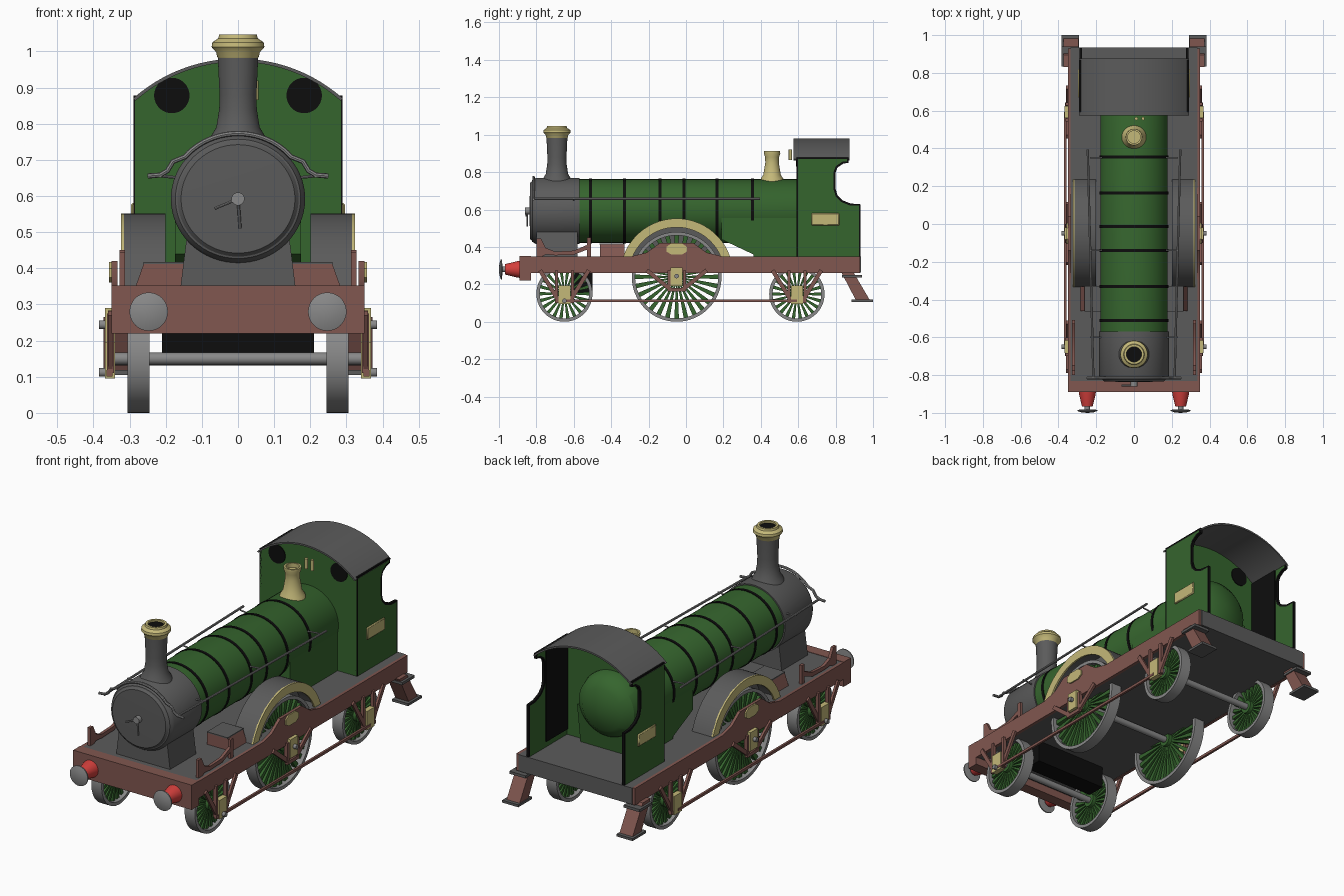
import bpy, bmesh, math
from mathutils import Vector

if "Cube" in bpy.data.objects:
    bpy.data.objects.remove(bpy.data.objects["Cube"])

def mat(name, c):
    m = bpy.data.materials.new(name)
    m.diffuse_color = (*c, 1)
    m.use_nodes = True
    m.node_tree.nodes["Principled BSDF"].inputs["Base Color"].default_value = m.diffuse_color
    return m

GREEN = mat("green", (0.036, 0.13, 0.027))
BROWN = mat("brown", (0.22, 0.095, 0.08))
GREY = mat("dark_grey", (0.105, 0.105, 0.105))
STEEL = mat("steel", (0.25, 0.25, 0.25))
BRASS = mat("brass", (0.55, 0.48, 0.19))
RED = mat("red", (0.65, 0.05, 0.045))
BLACK = mat("black", (0.004, 0.004, 0.004))

def finish(name, bm, m):
    bmesh.ops.remove_doubles(bm, verts=bm.verts, dist=1e-5)
    bmesh.ops.recalc_face_normals(bm, faces=bm.faces)
    me = bpy.data.meshes.new(name)
    bm.to_mesh(me)
    bm.free()
    ob = bpy.data.objects.new(name, me)
    bpy.context.collection.objects.link(ob)
    for k in (m if isinstance(m, tuple) else (m,)):
        me.materials.append(k)
    return ob

def at(axis, u, v, t):
    return {'x': (t, u, v), 'y': (u, t, v), 'z': (u, v, t)}[axis]

def add_prism(bm, pts, axis, a, b):
    lo = [bm.verts.new(at(axis, u, v, a)) for u, v in pts]
    hi = [bm.verts.new(at(axis, u, v, b)) for u, v in pts]
    bm.faces.new(lo)
    bm.faces.new(hi[::-1])
    n = len(pts)
    for i in range(n):
        bm.faces.new((lo[i], hi[i], hi[(i + 1) % n], lo[(i + 1) % n]))

def prism(name, pts, axis, a, b, m):
    bm = bmesh.new()
    add_prism(bm, pts, axis, a, b)
    return finish(name, bm, m)

def rect(u0, u1, v0, v1):
    return [(u0, v0), (u1, v0), (u1, v1), (u0, v1)]

def box(name, x0, x1, y0, y1, z0, z1, m):
    return prism(name, rect(y0, y1, z0, z1), 'x', x0, x1, m)

def bar_pts(p, q, w, w2=None):
    p, q = Vector(p), Vector(q)
    d = (q - p).normalized()
    n = Vector((-d.y, d.x)) / 2
    w2 = w2 or w
    return [tuple(v) for v in (p - n * w, q - n * w2, q + n * w2, p + n * w)]

def bar(name, p, q, w, x0, x1, m):
    return prism(name, bar_pts(p, q, w), 'x', x0, x1, m)

def lathe(name, prof, axis, cu, cv, m, seg=48, su=1.0):
    """Revolve (radius, position) pairs about an axis through (cu, cv)."""
    bm = bmesh.new()
    rings = []
    for r, t in prof:
        rings.append([bm.verts.new(at(axis, cu + su * r * math.cos(2 * math.pi * i / seg),
                      cv + r * math.sin(2 * math.pi * i / seg), t)) for i in range(seg)])
    for A, B in zip(rings, rings[1:]):
        for i in range(seg):
            j = (i + 1) % seg
            bm.faces.new((A[i], A[j], B[j], B[i]))
    return finish(name, bm, m)

def rod(name, axis, cu, cv, r, a, b, m, seg=32, su=1.0):
    return lathe(name, [(0, a), (r, a), (r, b), (0, b)], axis, cu, cv, m, seg, su)

def tube(name, pts, r, m):
    cu = bpy.data.curves.new(name, 'CURVE')
    cu.dimensions = '3D'
    cu.bevel_depth, cu.bevel_resolution, cu.use_fill_caps = r, 2, True
    sp = cu.splines.new('POLY')
    sp.points.add(len(pts) - 1)
    for p, c in zip(sp.points, pts):
        p.co = (*c, 1)
    tmp = bpy.data.objects.new(name + "_path", cu)
    bpy.context.collection.objects.link(tmp)
    bpy.context.view_layer.update()
    me = bpy.data.meshes.new_from_object(tmp.evaluated_get(bpy.context.evaluated_depsgraph_get()))
    bpy.data.objects.remove(tmp)
    me.materials.clear()
    me.materials.append(m)
    bpy.context.collection.objects.link(bpy.data.objects.new(name, me))

def arch(cy, cz, r, floor, n=24):
    a = math.asin((floor - cz) / r)
    return [(cy + r * math.cos(a + (math.pi - 2 * a) * i / n),
             cz + r * math.sin(a + (math.pi - 2 * a) * i / n)) for i in range(n + 1)]

# Boiler, bands and firebox
CZ, SX = 0.592, 1.05
lathe("boiler", [(0, -0.58), (0.17, -0.58), (0.17, 0.62), (0.155, 0.67), (0.11, 0.71), (0, 0.73)],
      'y', 0, CZ, GREEN, 64, SX)
for y in (-0.51, -0.33, -0.14, -0.012, 0.165, 0.355):
    lathe("boiler_band", [(0.168, y - .008), (0.173, y - .008), (0.173, y + .008), (0.168, y + .008)],
          'y', 0, CZ, BLACK, 64, SX)
prism("firebox", [(0.19, 0.44), (0.36, 0.36), (0.36, 0.34), (0.64, 0.34), (0.67, 0.56), (0.19, 0.59)],
      'x', -0.174, 0.174, GREEN)

# Smokebox with door, handle and saddle
lathe("smokebox", [(0, -0.83), (0.14, -0.83), (0.165, -0.822), (0.172, -0.81), (0.177, -0.8),
                   (0.177, -0.57), (0, -0.57)], 'y', 0, CZ, GREY, 64, SX)
lathe("smokebox_door", [(0, -0.837), (0.15, -0.834), (0.163, -0.82)], 'y', 0, CZ, GREY, 64, SX)
rod("door_knob", 'y', 0, CZ, 0.018, -0.86, -0.83, STEEL)
tube("door_handle_long", [(0, -0.85, CZ), (0.006, -0.85, 0.51)], 0.004, STEEL)
tube("door_handle_short", [(0, -0.855, CZ), (-0.065, -0.855, 0.565)], 0.004, STEEL)
prism("saddle", [(-0.16, 0.34), (0.16, 0.34), (0.14, 0.5), (-0.14, 0.5)], 'y', -0.8, -0.58, GREY)

# Chimney and safety valve cover
lathe("chimney", [(0.085, 0.74), (0.075, 0.765), (0.06, 0.79), (0.052, 0.84), (0.051, 0.88),
                  (0.056, 0.985), (0, 0.985)], 'z', 0, -0.69, GREY)
lathe("chimney_cap", [(0.05, 0.975), (0.058, 0.985), (0.06, 0.997), (0.073, 1.012), (0.071, 1.025),
                      (0.055, 1.036), (0.052, 1.046), (0.04, 1.046), (0.04, 1.02)],
      'z', 0, -0.69, BRASS)
rod("chimney_hole", 'z', 0, -0.69, 0.042, 1.0, 1.036, BLACK)
lathe("valve_cover", [(0.068, 0.74), (0.06, 0.765), (0.047, 0.785), (0.036, 0.85), (0.037, 0.88),
                      (0.044, 0.9), (0.043, 0.912), (0.033, 0.912), (0.033, 0.89), (0, 0.89)],
      'z', 0, 0.46, BRASS)
for x in (0.012, 0.048):
    rod("whistle", 'z', x, 0.558, 0.009, 0.865, 0.92, BRASS, 16)

# Deck, buffer beam and underside box
box("deck", -0.335, 0.335, -0.88, 0.935, 0.262, 0.35, GREY)
box("buffer_beam", -0.35, 0.35, -0.89, -0.83, 0.22, 0.352, BROWN)
box("under_box", -0.21, 0.21, -0.6, -0.5, 0.145, 0.27, BLACK)

# Cab roof and front wall
def roof_arc(r, w, n=24):
    a = math.asin(w / r)
    return [(r * math.sin(a - 2 * a * i / n), 0.543 + r * math.cos(a - 2 * a * i / n)) for i in range(n + 1)]
prism("cab_roof", roof_arc(0.437, 0.29) + roof_arc(0.428, 0.284)[::-1], 'y', 0.575, 0.875, GREY)
prism("cab_front", [(-0.285, 0.34), (0.285, 0.34)] + roof_arc(0.43, 0.285), 'y', 0.592, 0.61, GREEN)

def cab_side(s):
    pts = [(0.592, 0.34), (0.932, 0.34), (0.932, 0.628), (0.88, 0.632), (0.835, 0.65), (0.81, 0.675),
           (0.8, 0.71), (0.8, 0.8), (0.81, 0.825), (0.84, 0.845), (0.868, 0.85), (0.868, 0.878), (0.592, 0.878)]
    bm = bmesh.new()
    add_prism(bm, pts, 'x', s * 0.275, s * 0.289)
    bmesh.ops.recalc_face_normals(bm, faces=bm.faces)
    big = [f for f in bm.faces if abs(f.normal.x) > 0.9]
    for f in bm.faces:
        f.material_index = 1
    bmesh.ops.inset_individual(bm, faces=big, thickness=0.011)
    for f in big:
        f.material_index = 0
    finish("cab_side", bm, (GREEN, BLACK))

# Wheels: steel tyre, tapered green spokes, hub
def wheel(s, y, R, n):
    x0, x1 = s * 0.245, s * 0.306
    k = R - 0.018
    lathe("tyre", [(R, x0), (R, x1), (k, x1), (k, x0), (R, x0)], 'x', y, R, STEEL, 64)
    bm = bmesh.new()
    for i in range(n):
        a = 2 * math.pi * i / n
        d = Vector((math.cos(a), math.sin(a)))
        c = Vector((y, R))
        add_prism(bm, bar_pts(c + d * 0.02, c + d * (k + .003), 0.006, 0.5 * 2 * math.pi * k / n),
                  'x', s * 0.265, s * 0.287)
    finish("spokes", bm, GREEN)
    rod("hub", 'x', y, R, 0.035, x0, x1, GREEN)

AXLES = ((-0.65, 0.15, 22), (-0.05, 0.24, 28), (0.593, 0.148, 22))
for y, R, n in AXLES:
    rod("axle", 'x', y, R, 0.017, -0.35, 0.35, STEEL)

frame = [(-0.88, 0.26), (0.93, 0.26), (0.93, 0.35), (0.19, 0.35), (0.11, 0.37), (0.04, 0.42),
         (-0.14, 0.42), (-0.21, 0.37), (-0.29, 0.35), (-0.88, 0.35)]

for s in (-1, 1):
    cab_side(s)
    box("cab_inner_panel", s * 0.269, s * 0.276, 0.61, 0.79, 0.38, 0.87, BLACK)
    rod("cab_window", 'y', s * 0.183, 0.878, 0.049, 0.588, 0.614, BLACK, 48)
    ob = box("nameplate", s * 0.285, s * 0.296, 0.67, 0.82, 0.515, 0.58, BRASS)
    bv = ob.modifiers.new("rounded", 'BEVEL')
    bv.width = 0.004
    prism("side_frame", frame, 'x', s * 0.334, s * 0.35, BROWN)

    # Running gear
    for y, R, n in AXLES:
        wheel(s, y, R, n)
        rise = 0.11 if R < 0.2 else 0.17
        spread = 0.13 if R < 0.2 else 0.16
        for d in (-1, 1):
            bar("horn_stay", (y + d * spread, 0.275), (y + d * 0.03, rise), 0.022, s * 0.347, s * 0.36, BROWN)
            bar("horn_guide", (y + d * 0.042, 0.275), (y + d * 0.042, rise), 0.016, s * 0.343, s * 0.362, BROWN)
        bar("horn_tie", (y - 0.05, rise), (y + 0.05, rise), 0.018, s * 0.347, s * 0.364, BROWN)
        z0 = 0.095 if R < 0.2 else 0.19
        box("axlebox", s * 0.34, s * 0.368, y - 0.032, y + 0.032, z0, z0 + 0.1, BRASS)
    rod("axle_end", 'x', -0.05, 0.244, 0.012, s * 0.36, s * 0.385, STEEL)
    rod("tie_rod_pin", 'x', -0.65, 0.112, 0.012, s * 0.36, s * 0.385, STEEL)
    bar("tie_rod", (-0.65, 0.112), (0.593, 0.112), 0.014, s * 0.358, s * 0.37, BROWN)
    prism("frame_badge", [(-0.105, 0.375), (-0.08, 0.36), (-0.02, 0.36), (0.005, 0.375), (0.005, 0.4),
                          (-0.02, 0.418), (-0.08, 0.418), (-0.105, 0.4)], 'x', s * 0.345, s * 0.357, BRASS)

    # Splasher over the driving wheel
    out, cy, cz = arch(-0.05, 0.25, 0.302, 0.345), -0.05, 0.25
    prism("splasher_top", out + arch(cy, cz, 0.292, 0.345)[::-1], 'x', s * 0.2, s * 0.316, GREY)
    prism("splasher_wall", out, 'x', s * 0.2, s * 0.208, GREY)
    prism("splasher_beading", out + arch(cy, cz, 0.255, 0.345)[::-1], 'x', s * 0.314, s * 0.324, BRASS)

    # Toolbox in front of the splasher
    prism("toolbox", [(s * 0.14, 0.345), (s * 0.285, 0.345), (s * 0.26, 0.415), (s * 0.14, 0.415)],
          'y', -0.46, -0.33, BROWN)
    box("toolbox_lid", s * 0.14, s * 0.262, -0.462, -0.328, 0.412, 0.418, GREY)

    # Front guard brackets
    pts = [(-0.8, 0.345), (-0.8, 0.445), (-0.775, 0.445), (-0.75, 0.395), (-0.7, 0.375), (-0.6, 0.38),
           (-0.53, 0.41), (-0.53, 0.45), (-0.508, 0.45), (-0.508, 0.345), (-0.53, 0.345), (-0.53, 0.385),
           (-0.6, 0.358), (-0.7, 0.355), (-0.75, 0.36), (-0.775, 0.345)]
    prism("guard_bracket", pts, 'x', s * 0.312, s * 0.328, BROWN)

    # Buffers
    lathe("buffer_cone", [(0, -0.88), (0.047, -0.88), (0.043, -0.905), (0.028, -0.967), (0, -0.967)],
          'y', s * 0.247, 0.28, RED)
    rod("buffer_stem", 'y', s * 0.247, 0.28, 0.014, -0.99, -0.96, STEEL)
    lathe("buffer_head", [(0, -1.0), (0.03, -0.998), (0.053, -0.99), (0.053, -0.984), (0, -0.98)],
          'y', s * 0.247, 0.28, STEEL)

    # Rear footsteps
    prism("step_leg", [(0.83, 0.265), (0.895, 0.265), (0.985, 0.112), (0.91, 0.112)],
          'x', s * 0.295, s * 0.372, BROWN)
    box("step_plate_upper", s * 0.29, s * 0.385, 0.835, 0.94, 0.236, 0.25, GREY)
    box("step_plate_lower", s * 0.29, s * 0.385, 0.885, 1.0, 0.105, 0.118, GREY)

    # Side handrail with posts
    tube("side_handrail", [(s * 0.215, -0.82, 0.657), (s * 0.245, 0.395, 0.657)], 0.006, STEEL)
    for y in (-0.6, -0.14, 0.35):
        tube("handrail_post", [(s * 0.16, y, 0.65), (s * 0.232, y, 0.657)], 0.004, STEEL)

# Curved handrail over the smokebox front
half = [(0.25, 0.655), (0.215, 0.658), (0.195, 0.67), (0.18, 0.695)]
over = [(0.192 * math.cos(math.radians(a)), CZ + 0.181 * math.sin(math.radians(a))) for a in range(40, 141, 5)]
path = half + over + [(-x, z) for x, z in half[::-1]]
tube("front_handrail", [(x, -0.815, z) for x, z in path], 0.007, STEEL)

# Smooth round parts, keep edges sharp
bpy.ops.object.select_all(action='SELECT')
bpy.context.view_layer.objects.active = bpy.data.objects["boiler"]
bpy.ops.object.shade_smooth_by_angle(angle=math.radians(32))
